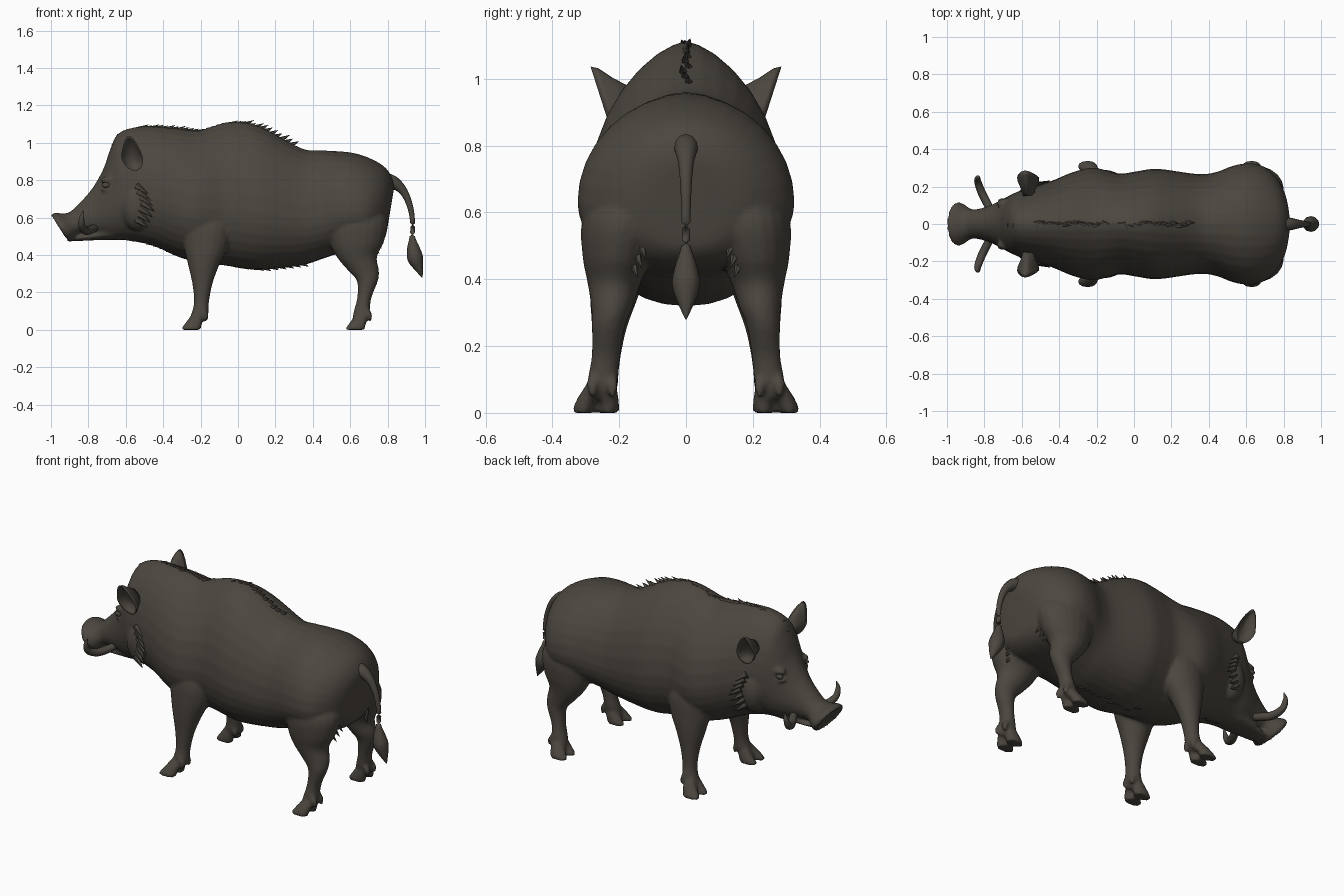
import bpy, bmesh, math, random
from mathutils import Vector

if "Cube" in bpy.data.objects:
    bpy.data.objects.remove(bpy.data.objects["Cube"])

random.seed(4)
hide = bpy.data.materials.new("dark_brown_hide")
hide.diffuse_color = (0.072, 0.062, 0.050, 1)
hide.use_nodes = True
hide.node_tree.nodes["Principled BSDF"].inputs["Base Color"].default_value = hide.diffuse_color


def finish(name, bm, smooth=True):
    bmesh.ops.recalc_face_normals(bm, faces=bm.faces)
    me = bpy.data.meshes.new(name)
    bm.to_mesh(me)
    bm.free()
    me.materials.append(hide)
    ob = bpy.data.objects.new(name, me)
    bpy.context.collection.objects.link(ob)
    for p in me.polygons:
        p.use_smooth = smooth
    return ob


def spline(rows, n=4):
    """Catmull-Rom through rows of numbers."""
    out = []
    for i in range(len(rows) - 1):
        a, b, c, d = rows[max(i - 1, 0)], rows[i], rows[i + 1], rows[min(i + 2, len(rows) - 1)]
        for k in range(n):
            t = k / n
            out.append([0.5 * (2*q + (r - p)*t + (2*p - 5*q + 4*r - s)*t*t + (3*q - p - 3*r + s)*t**3)
                        for p, q, r, s in zip(a, b, c, d)])
    return out + [list(rows[-1])]


def loft(name, rings):
    bm = bmesh.new()
    vs = [[bm.verts.new(p) for p in r] for r in rings]
    n = len(vs[0])
    for a, b in zip(vs, vs[1:]):
        for i in range(n):
            bm.faces.new((a[i], a[(i + 1) % n], b[(i + 1) % n], b[i]))
    bm.faces.new(vs[0])
    bm.faces.new(vs[-1])
    return finish(name, bm)


def angles(n):
    return [2 * math.pi * i / n for i in range(n)]


def column(name, rows, s=1, n=20, sub=4):
    """Upright limb; rows are x, z, x radius, y, y radius."""
    return loft(name, [[(x + rx*math.cos(t), s*(y + ry*math.sin(t)), z) for t in angles(n)]
                       for x, z, rx, y, ry in spline(rows, sub)])


def tube(name, rows, s=1, n=12):
    """Round tube along a path; rows are x, y, z, radius."""
    path = spline(rows)
    rings = []
    for i, (x, y, z, r) in enumerate(path):
        d = Vector(path[min(i + 1, len(path) - 1)][:3]) - Vector(path[max(i - 1, 0)][:3])
        q = d.to_track_quat('Z', 'Y')
        c = Vector((x, y, z))
        rings.append([c + q @ Vector((r*math.cos(t), r*math.sin(t), 0)) for t in angles(n)])
    return loft(name, [[(p.x, s*p.y, p.z) for p in r] for r in rings])


def ball(name, c, r):
    bm = bmesh.new()
    bmesh.ops.create_uvsphere(bm, u_segments=20, v_segments=12, radius=1)
    for v in bm.verts:
        v.co = Vector([c[i] + v.co[i]*r[i] for i in range(3)])
    return finish(name, bm)


def tufts(name, items):
    """Hair spikes; items are position, direction, length, width."""
    bm = bmesh.new()
    for p, d, length, w in items:
        q = Vector(d).to_track_quat('Z', 'Y')
        base = [bm.verts.new(Vector(p) + q @ Vector((w*math.cos(t), w*math.sin(t), 0))) for t in angles(5)]
        tip = bm.verts.new(Vector(p) + Vector(d).normalized() * length)
        for i in range(5):
            bm.faces.new((base[i], base[(i + 1) % 5], tip))
        bm.faces.new(base)
    return finish(name, bm, False)


# Trunk and head: top x, top z, bottom x, bottom z, half width
trunk_rows = [
    (-.985, .60, -.905, .485, .085), (-1.0, .612, -.912, .47, .105), (-.98, .625, -.885, .475, .115),
    (-.91, .625, -.85, .51, .082), (-.85, .675, -.82, .51, .08), (-.78, .755, -.76, .50, .10),
    (-.72, .86, -.71, .49, .127), (-.685, .96, -.66, .48, .15), (-.64, 1.05, -.60, .48, .175),
    (-.54, 1.085, -.53, .47, .20), (-.43, 1.085, -.43, .44, .235), (-.32, 1.075, -.32, .39, .28),
    (-.21, 1.065, -.21, .36, .30), (-.08, 1.105, -.08, .345, .27), (.02, 1.11, .02, .33, .283),
    (.13, 1.08, .13, .32, .295), (.34, .97, .34, .345, .267), (.44, .96, .44, .375, .278),
    (.53, .955, .53, .405, .312), (.62, .945, .62, .42, .325), (.71, .915, .69, .43, .305),
    (.785, .87, .745, .45, .245), (.825, .81, .785, .49, .165), (.835, .76, .80, .55, .07)]
rings = []
for xt, zt, xb, zb, w in spline(trunk_rows):
    peak = 1 + .35 * math.exp(-((xt + .18) / .33) ** 2)   # ridged back at the shoulders
    m = .4 + .1 * max(0, (abs(xt) - .7) / .3)             # height of the widest point
    ring = []
    for t in angles(32):
        c, s = math.cos(t), math.sin(t)
        f = m + (s*(1 - m) if s > 0 else s*m)
        y = w * math.copysign(abs(c) ** (peak if s > 0 else .9), c)
        ring.append((xb + (xt - xb)*f, y, zb + (zt - zb)*f))
    rings.append(ring)
body = loft("body", rings)

# Lower jaw
jaw_rows = [(-.895, .488, .006, .03), (-.87, .488, .014, .05), (-.78, .50, .022, .07), (-.66, .52, .04, .09)]
fuse = [body, loft("jaw", [[(x, w*math.cos(t), z + h*math.sin(t)) for t in angles(16)]
                           for x, z, h, w in spline(jaw_rows)])]

# Legs with cloven hooves and dewclaws, cheeks and brows
front_rows = [(-.16, .68, .09, .17, .07), (-.165, .56, .135, .185, .10), (-.17, .45, .12, .20, .09),
              (-.183, .35, .085, .215, .073), (-.19, .25, .055, .23, .052), (-.195, .15, .04, .24, .042),
              (-.205, .08, .046, .25, .046), (-.225, .04, .04, .26, .04)]
hind_rows = [(.63, .70, .12, .16, .09), (.635, .58, .165, .185, .125), (.635, .47, .145, .205, .105),
             (.635, .39, .108, .215, .08), (.672, .315, .082, .222, .062), (.692, .26, .056, .232, .05),
             (.675, .17, .038, .24, .043), (.66, .09, .043, .25, .046), (.65, .04, .04, .26, .04)]
for s in (1, -1):
    for label, rows, x in (("front", front_rows, -.25), ("hind", hind_rows, .627)):
        fuse.append(column(label + "_leg", rows, s))
        for k in (-1, 1):
            fuse.append(column("toe", [(x + .04, .10, .025, .25 + k*.018, .02),
                                       (x + .02, .05, .042, .262 + k*.03, .03),
                                       (x, .008, .053, .27 + k*.038, .033),
                                       (x, 0, .052, .27 + k*.038, .032)], s, 12, 3))
            fuse.append(tube("dewclaw", [(x + .045, .25 + k*.025, .12, .016), (x + .075, .25 + k*.03, .08, .016),
                                         (x + .08, .25 + k*.03, .045, .006)], s))
    fuse.append(ball("cheek", (-.54, s*.14, .66), (.085, .075, .13)))
    fuse.append(ball("brow", (-.685, s*.108, .80), (.05, .03, .022)))
    fuse.append(ball("lower_eyelid", (-.70, s*.112, .752), (.035, .022, .012)))

# Blend the fleshy parts into one skin
bpy.ops.object.select_all(action='DESELECT')
for ob in fuse:
    ob.select_set(True)
bpy.context.view_layer.objects.active = body
bpy.ops.object.join()
rm = body.modifiers.new("blend", 'REMESH')
rm.mode, rm.voxel_size, rm.use_smooth_shade = 'VOXEL', 0.0095, True
sm = body.modifiers.new("soften", 'SMOOTH')
sm.factor, sm.iterations = 0.5, 4
bpy.ops.object.convert(target='MESH')

for s, side in ((1, "left"), (-1, "right")):
    ball(side + "_eye", (-.705, s*.122, .773), (.022, .014, .015))
    # Tusk curling out and up
    tube(side + "_tusk", [(-.76, .06, .55, .02), (-.785, .11, .535, .022), (-.815, .17, .53, .022),
                          (-.835, .225, .555, .019), (-.835, .247, .60, .013), (-.825, .245, .638, .002)], s)
    # Cupped ear: hollow, rim, outer shell, root
    rings = []
    for size, depth in ((.15, -.045), (.6, -.04), (.88, -.012), (1, 0), (.95, -.022), (.7, -.055), (.45, -.10)):
        ring = []
        for t in angles(20):
            up = math.sin(t)
            z = .925 + size * (.112 * up if up > 0 else .075 * up)
            x = -.567 - .015*up*size + .058*size*math.cos(t) * (1 - .35*max(up, 0))
            ring.append((x, s*(.25 + (z - .925)*.32 + depth), z))
        rings.append(ring)
    loft(side + "_ear", rings)
    # Cheek fringe and thigh hair
    tufts(side + "_cheek_fringe", [((-.51 - .03*abs(i - 3)/3, s*(.205 - .004*abs(i - 3)), .59 + .03*i),
          (.8, s*.35, -.6), .085, .022) for i in range(7)])
    tufts(side + "_thigh_hair", [((.755 - .012*i, s*(.135 + .012*i), .50 - .028*i), (.5, -s*.3, -.8), .05, .014)
          for i in range(3)])

# Tail with tuft
tube("tail", [(.79, 0, .80, .04), (.835, 0, .785, .034), (.885, 0, .74, .022), (.92, 0, .66, .016),
              (.934, 0, .57, .013), (.932, 0, .50, .014), (.937, 0, .44, .033), (.947, 0, .385, .042),
              (.965, 0, .335, .027), (.985, 0, .28, .002)])


def edge(x, i):
    """Height of the trunk outline at x (i = 0 top, 2 bottom)."""
    for a, b in zip(trunk_rows[1:], trunk_rows[2:]):
        if a[i] <= x <= b[i]:
            return a[i + 1] + (b[i + 1] - a[i + 1]) * (x - a[i]) / (b[i] - a[i])


# Bristles along the spine, throat and belly
mane = [-.67 + .028*i for i in range(35)]
tufts("mane", [((x, random.uniform(-.008, .008), edge(x, 0) - .014), (.9, random.uniform(-.2, .2), .45),
                random.uniform(.045, .065), .016) for x in mane])
under = [-.59 + .035*i for i in range(8)] + [-.02 + .04*i for i in range(10)]
tufts("belly_bristles", [((x, random.uniform(-.02, .02), edge(x, 2) + .012), (.9, 0, -.45), .045, .014)
                         for x in under])
